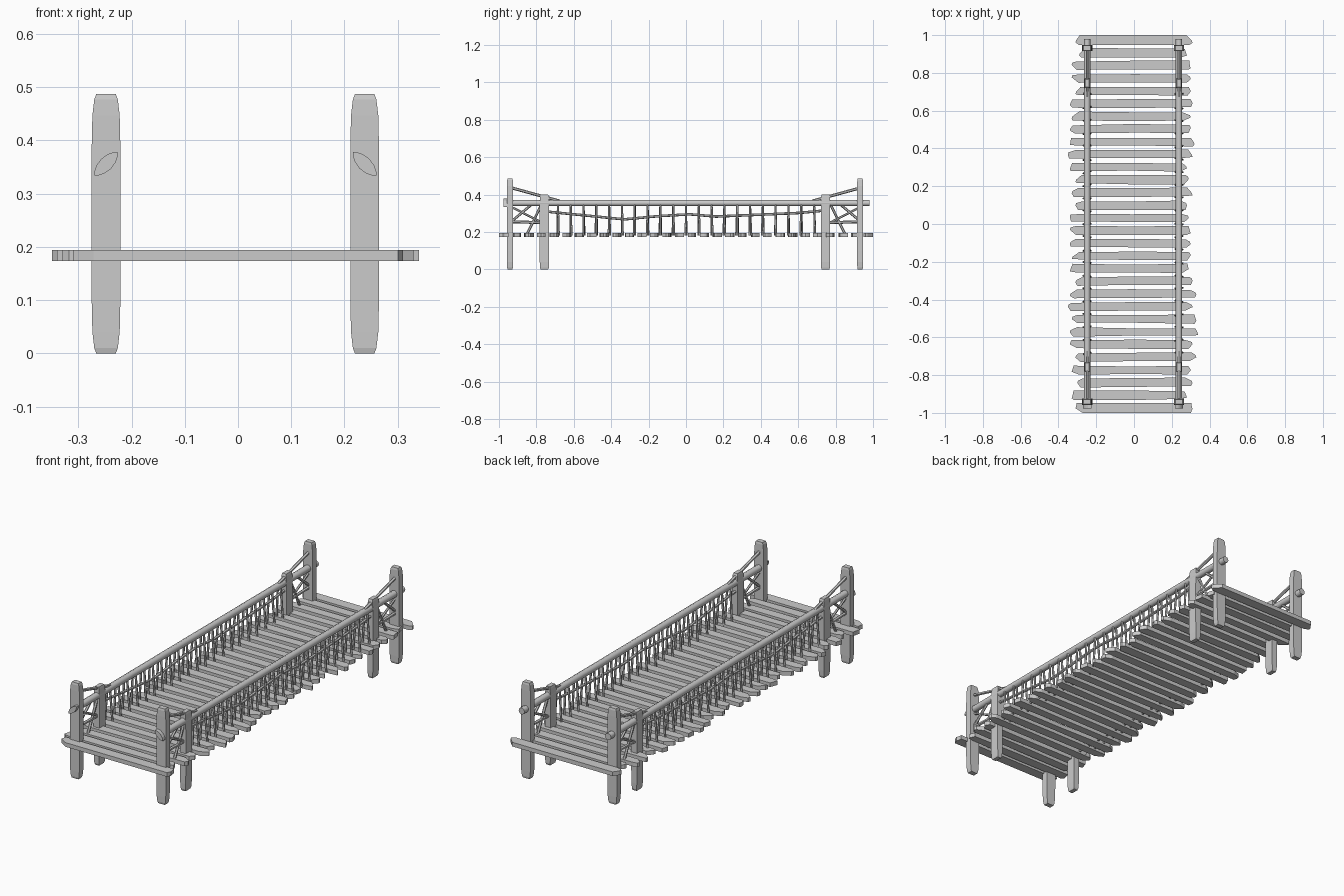
import bpy, bmesh, math, random
from mathutils import Vector

if "Cube" in bpy.data.objects:
    bpy.data.objects.remove(bpy.data.objects["Cube"])
random.seed(4)


def make(name, verts, faces):
    me = bpy.data.meshes.new(name)
    me.from_pydata(verts, [], faces)
    bm = bmesh.new()
    bm.from_mesh(me)
    bmesh.ops.recalc_face_normals(bm, faces=bm.faces)
    bm.to_mesh(me)
    bm.free()
    ob = bpy.data.objects.new(name, me)
    bpy.context.collection.objects.link(ob)
    return ob


def loft(name, rings):
    n = len(rings[0])
    verts = [v for r in rings for v in r]
    faces = [list(range(n)), list(range(len(verts) - n, len(verts)))]
    for k in range(len(rings) - 1):
        for i in range(n):
            j = (i + 1) % n
            faces.append([k * n + i, k * n + j, (k + 1) * n + j, (k + 1) * n + i])
    return make(name, verts, faces)


def tube(name, points, r, sides=6):
    pts = [Vector(p) for p in points]
    rings = []
    for i, p in enumerate(pts):
        d = (pts[min(i + 1, len(pts) - 1)] - pts[max(i - 1, 0)]).normalized()
        u = d.cross(Vector((1, 0, 0))).normalized()
        w = d.cross(u)
        rings.append([p + r * (math.cos(a) * u + math.sin(a) * w)
                      for a in (2 * math.pi * k / sides for k in range(sides))])
    return loft(name, rings)


def post(name, x, y, hx, hy, h):
    # square timber with worn, tapered ends
    rings = []
    for z, sx, sy in ((0, .68, .8), (.01, .82, .95), (.04, .95, 1), (.1, 1, 1),
                      (h - .1, 1, 1), (h - .04, .95, 1), (h - .01, .82, .95), (h, .68, .8)):
        a, b = hx * sx, hy * sy
        rings.append([(x - a, y - b, z), (x + a, y - b, z), (x + a, y + b, z), (x - a, y + b, z)])
    return loft(name, rings)


# deck planks, back to front: ragged left and right ends in hundredths
LEFT = [31, 29, 33, 33, 31, 34, 33, 34, 34, 35, 34, 31, 33, 31, 34,
        34, 34, 33, 34, 31, 34, 35, 33, 34, 34, 31, 33, 30, 33, 31]
RIGHT = [31, 28, 30, 30, 30, 31, 30, 30, 32, 31, 28, 29, 31, 28, 29,
         30, 30, 30, 29, 31, 33, 31, 33, 34, 31, 33, 30, 31, 28, 31]
for i, (l, r) in enumerate(zip(LEFT, RIGHT)):
    y = .974 - i * 1.948 / 29
    h = .026 if i in (0, 29) else .023
    j = 0 if i in (0, 29) else .005
    cut = lambda: random.uniform(.004, .04)
    e = lambda: random.uniform(-j, j * .6)
    x0, x1 = -l / 100, r / 100
    t0, t1 = random.uniform(-.012, .012), random.uniform(-.012, .012)
    outline = [(x0 + cut(), y - h - e()), (0, y - h - e()), (x1 - cut(), y - h - e()),
               (x1, y + t1 - .006), (x1 - .004, y + t1 + .006), (x1 - cut(), y + h + e()),
               (0, y + h + e()), (x0 + cut(), y + h + e()),
               (x0 + .004, y + t0 + .006), (x0, y + t0 - .006)]
    outline = [(a, max(-1, min(1, b))) for a, b in outline]
    loft("deck_plank", [[(a, b, .173) for a, b in outline], [(a, b, .194) for a, b in outline]])

for side, x in ((-1, -.248), (1, .238)):
    # posts
    for y in (-.941, .931):
        post("end_post", x, y, .027, .016, .487)
    for y in (-.757, .746):
        post("inner_post", x, y, .016, .025, .40)

    # handrail, with a leaf-shaped front peg
    rail = tube("handrail", [(x, -.95, .355), (x, 0, .355), (x, .98, .355)], .017, 8)
    ca, sa = math.sqrt(.5), -side * math.sqrt(.5)
    lens = []
    for k in range(12):
        a = 2 * math.pi * k / 12
        u, v = .031 * math.cos(a), .013 * math.sin(a) * abs(math.sin(a)) ** .5
        lens.append((u * ca - v * sa, u * sa + v * ca))
    loft("rail_peg", [[(x + a, y, .356 + b) for a, b in lens] for y in (-.976, -.945)])

    # sagging middle rope
    tube("middle_rope", [(x, y, z) for y, z in
         ((-.75, .31), (-.55, .29), (-.33, .268), (-.15, .285), (.02, .295), (.16, .283),
          (.35, .291), (.6, .302), (.74, .315))], .007)

    # hanger ropes splayed from the rail to the deck
    for k in range(21):
        y = -.685 + k * .0685
        for s in (-1, 1):
            dy = random.uniform(-.006, .006)
            tube("hanger_rope", [(x + s * .008, y, .352),
                                 (x + s * .019, y + dy, .182)], .0055)

    # stays and braces between each pair of posts
    for e in (-1, 1):
        for name, a, b, r in (("stay_rope", (.935, .437), (.675, .366), .008),
                              ("cross_brace", (.93, .255), (.76, .25), .008),
                              ("diagonal_brace", (.935, .255), (.82, .352), .007),
                              ("diagonal_brace", (.925, .33), (.76, .245), .006),
                              ("diagonal_brace", (.85, .19), (.77, .352), .007)):
            tube(name, [(x, e * a[0], a[1]), (x, e * b[0], b[1])], r)

for ob in bpy.data.objects:
    if ob.name.startswith("handrail"):
        bpy.context.view_layer.objects.active = ob
        ob.select_set(True)
bpy.ops.object.shade_smooth_by_angle(angle=math.radians(50))
